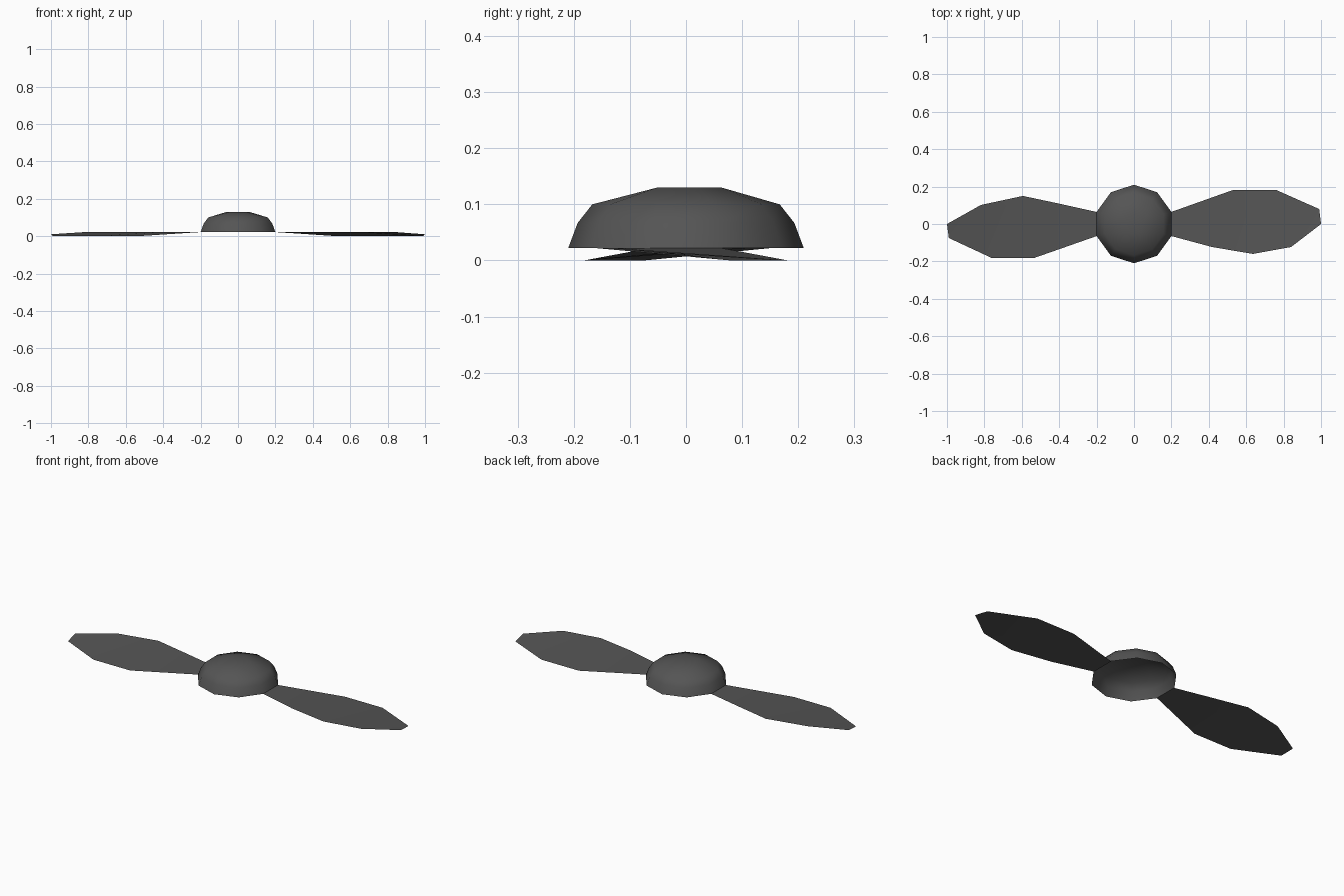
import bpy, math

if "Cube" in bpy.data.objects:
    bpy.data.objects.remove(bpy.data.objects["Cube"])

dark_grey = bpy.data.materials.new("dark_grey")
dark_grey.diffuse_color = (0.09, 0.09, 0.09, 1)
dark_grey.use_nodes = True
dark_grey.node_tree.nodes["Principled BSDF"].inputs["Base Color"].default_value = dark_grey.diffuse_color


def make_part(name, verts, faces):
    mesh = bpy.data.meshes.new(name)
    mesh.from_pydata(verts, [], faces)
    mesh.materials.append(dark_grey)
    obj = bpy.data.objects.new(name, mesh)
    bpy.context.collection.objects.link(obj)
    bpy.ops.object.select_all(action='DESELECT')
    obj.select_set(True)
    bpy.context.view_layer.objects.active = obj
    bpy.ops.object.shade_smooth_by_angle(angle=math.radians(60))
    return obj


def ring(radius, z, sides):
    return [(radius * math.cos(math.pi / 2 + math.tau * i / sides),
             radius * math.sin(math.pi / 2 + math.tau * i / sides), z)
            for i in range(sides)]


# Hub: ten-sided dome, open below, closed by a five-sided cap
N = 10
verts = ring(0.21, 0.022, N) + ring(0.193, 0.067, N) + ring(0.167, 0.1, N) + ring(0.063, 0.13, 5)
faces = []
for level in (0, N):
    for i in range(N):
        j = (i + 1) % N
        faces.append((level + i, level + j, level + N + j, level + N + i))
top, cap = 2 * N, 3 * N
for i in range(5):
    a, b, c = top + 2 * i, top + 2 * i + 1, top + (2 * i + 2) % N
    p, q = cap + i, cap + (i + 1) % 5
    faces += [(a, b, p), (b, q, p), (b, c, q)]
faces.append(tuple(range(cap, cap + 5)))
make_part("hub_dome", verts, faces)


# Blades: thin pitched sheets, low edge and high edge meeting at the tip
def make_blade(name, low_edge, high_edge, turn):
    low_z = [0.022, 0, 0, 0]
    low = [(x, y, z) for (x, y), z in zip(low_edge, low_z)]
    high = [(x, y, 0.022) for x, y in high_edge]
    points = high + low + [(1.0, 0.0, 0.01)]
    quads = [(i, i + 1, i + 5, i + 4) for i in range(3)] + [(3, 8, 7)]
    make_part(name, [(turn * x, turn * y, z) for x, y, z in points], quads)


make_blade("right_blade",
           [(0.198, 0.064), (0.53, 0.182), (0.76, 0.182), (0.99, 0.08)],
           [(0.198, -0.064), (0.417, -0.123), (0.636, -0.16), (0.84, -0.123)], 1)
make_blade("left_blade",
           [(0.198, 0.064), (0.535, 0.182), (0.76, 0.182), (0.99, 0.075)],
           [(0.198, -0.064), (0.396, -0.108), (0.594, -0.15), (0.818, -0.102)], -1)
